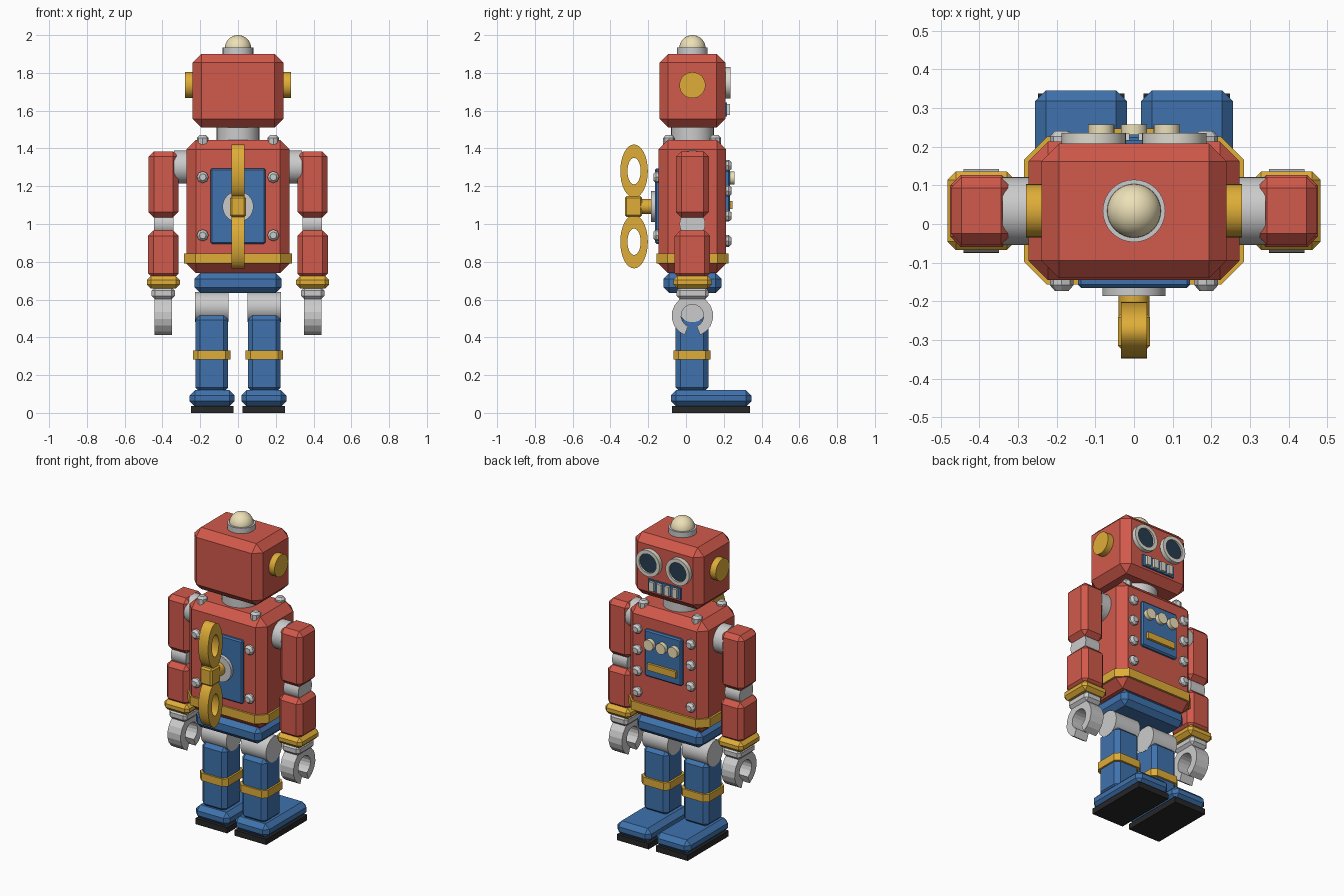
import bpy, bmesh, math
from mathutils import Matrix, Vector

if "Cube" in bpy.data.objects:
    bpy.data.objects.remove(bpy.data.objects["Cube"])

def mat(name, r, g, b):
    m = bpy.data.materials.new(name)
    m.diffuse_color = (r, g, b, 1)
    m.use_nodes = True
    m.node_tree.nodes["Principled BSDF"].inputs["Base Color"].default_value = m.diffuse_color
    return m

RED = mat("red_paint", 0.64, 0.10, 0.07)
BLUE = mat("blue_paint", 0.05, 0.17, 0.42)
GOLD = mat("gold", 0.74, 0.42, 0.04)
CREAM = mat("cream", 0.85, 0.75, 0.48)
PALE = mat("pale_rim", 0.72, 0.70, 0.62)
DARK = mat("rubber", 0.02, 0.02, 0.022)
NAVY = mat("lens", 0.02, 0.045, 0.08)
GREY = None
CY = 0.034  # depth centre of the body

def finish(name, bm, material, smooth=False):
    bmesh.ops.recalc_face_normals(bm, faces=bm.faces[:])
    me = bpy.data.meshes.new(name)
    bm.to_mesh(me)
    bm.free()
    ob = bpy.data.objects.new(name, me)
    bpy.context.collection.objects.link(ob)
    if material:
        me.materials.append(material)
    if smooth:
        bpy.ops.object.select_all(action='DESELECT')
        ob.select_set(True)
        bpy.context.view_layer.objects.active = ob
        bpy.ops.object.shade_smooth_by_angle(angle=math.radians(35))
    return ob

def box(name, material, x, y, z, bevel=0.0, upright_only=False):
    """Chamfered box from (min, max) ranges."""
    bm = bmesh.new()
    bmesh.ops.create_cube(bm, size=1)
    for v in bm.verts:
        v.co = Vector([r[0] + (r[1] - r[0]) * (c + 0.5) for r, c in zip((x, y, z), v.co)])
    if bevel:
        edges = [e for e in bm.edges if not upright_only
                 or abs(e.verts[0].co.z - e.verts[1].co.z) > 1e-4]
        bmesh.ops.bevel(bm, geom=edges, offset=bevel, segments=1, affect='EDGES')
    return finish(name, bm, material)

def rod(name, material, start, end, r1, r2=None, seg=32):
    """Cylinder or cone between two points."""
    a, b = Vector(start), Vector(end)
    d = b - a
    m = Matrix.Translation((a + b) / 2) @ d.to_track_quat('Z', 'Y').to_matrix().to_4x4()
    bm = bmesh.new()
    bmesh.ops.create_cone(bm, cap_ends=True, segments=seg, radius1=r1,
                          radius2=r1 if r2 is None else r2, depth=d.length, matrix=m)
    return finish(name, bm, material, seg > 12)

def ring(name, material, axis, centre, outer, inner, half, seg=32, gap=0.0):
    """Flat elliptical ring, optionally open at the bottom by 2 * gap radians."""
    bm = bmesh.new()
    rows = []
    n = seg + 1 if gap else seg
    for i in range(n):
        t = -math.pi / 2 + gap + (2 * math.pi - 2 * gap) * i / seg
        row = []
        for rad, w in ((outer, -half), (outer, half), (inner, half), (inner, -half)):
            u, v = rad[0] * math.cos(t), rad[1] * math.sin(t)
            p = (w, u, v) if axis == 'x' else (u, w, v)
            row.append(bm.verts.new(Vector(centre) + Vector(p)))
        rows.append(row)
    for i in range(seg):
        a, b = rows[i], rows[(i + 1) % n]
        for k in range(4):
            bm.faces.new((a[k], a[(k + 1) % 4], b[(k + 1) % 4], b[k]))
    if gap:
        bm.faces.new(rows[0])
        bm.faces.new(rows[-1])
    return finish(name, bm, material, not gap)

def rivet(name, p, d):
    p, d = Vector(p), Vector(d)
    rod(name, GREY, p - d * 0.03, p + d * 0.013, 0.031, seg=8)
    rod(name + "_cap", GREY, p + d * 0.013, p + d * 0.028, 0.031, 0.018, seg=8)

# Head, neck and lamp
box("head", RED, (-0.24, 0.24), (-0.14, 0.208), (1.51, 1.90), 0.046)
rod("neck", GREY, (0, CY, 1.42), (0, CY, 1.53), 0.113)
rod("lamp_base", GREY, (0, CY, 1.89), (0, CY, 1.934), 0.081)
bm = bmesh.new()
bmesh.ops.create_uvsphere(bm, u_segments=32, v_segments=16, radius=0.07,
                          matrix=Matrix.Translation((0, CY, 1.93)))
finish("lamp_dome", bm, CREAM, True)

# Mouth grille
box("mouth_plate", BLUE, (-0.115, 0.115), (0.19, 0.218), (1.57, 1.642))
for i in range(4):
    x = (i - 1.5) * 0.054
    box("tooth", PALE, (x - 0.016, x + 0.016), (0.2, 0.234), (1.577, 1.635))

# Torso, belt and pelvis
box("torso", RED, (-0.273, 0.273), (-0.145, 0.213), (0.74, 1.445), 0.05)
box("belt", GOLD, (-0.285, 0.285), (-0.157, 0.226), (0.79, 0.845), 0.06, True)
box("pelvis", BLUE, (-0.23, 0.23), (-0.12, 0.187), (0.635, 0.74), 0.03)

# Chest panel with buttons and slot
box("chest_panel", BLUE, (-0.13, 0.13), (0.19, 0.232), (1.03, 1.325), 0.008)
for x in (-0.085, 0, 0.085):
    rod("button", CREAM, (x, 0.22, 1.243), (x, 0.258, 1.243), 0.034, seg=24)
box("chest_slot", GOLD, (-0.1, 0.1), (0.22, 0.247), (1.08, 1.122))

# Back panel and wind-up key
box("back_panel", BLUE, (-0.145, 0.145), (-0.165, -0.12), (0.895, 1.295), 0.008)
rod("key_plate", GREY, (0, -0.15, 1.092), (0, -0.186, 1.092), 0.082)
rod("key_shaft", GOLD, (0, -0.17, 1.092), (0, -0.26, 1.092), 0.04)
box("key_hub", GOLD, (-0.042, 0.042), (-0.324, -0.232), (1.037, 1.147), 0.01)
for z in (1.28, 0.906):
    ring("key_wing", GOLD, 'x', (0, -0.275, z), (0.073, 0.141), (0.035, 0.07), 0.034)

# Parts repeated left and right
for s, side in ((-1, "left"), (1, "right")):
    def sx(a, b):
        return tuple(sorted((s * a, s * b)))

    # Eye and ear
    ring(side + "_eye_rim", PALE, 'y', (s * 0.104, 0.217, 1.748), (0.083, 0.083),
         (0.06, 0.06), 0.018)
    rod(side + "_eye_lens", NAVY, (s * 0.104, 0.19, 1.748), (s * 0.104, 0.224, 1.748), 0.062)
    rod(side + "_ear", GOLD, (s * 0.22, CY, 1.735), (s * 0.28, CY, 1.735), 0.069)

    # Rivets on chest, back and shoulders
    for i in range(4):
        rivet("chest_rivet", (s * 0.187, 0.213, 0.91 + i * 0.133), (0, 1, 0))
    for z in (0.94, 1.248):
        rivet("back_rivet", (s * 0.187, -0.145, z), (0, -1, 0))
    for y in (-0.09, 0.155):
        rivet("shoulder_rivet", (s * 0.187, y, 1.442), (0, 0, 1))

    # Arm
    rod(side + "_shoulder", GREY, (s * 0.25, CY, 1.302), (s * 0.34, CY, 1.302), 0.088)
    box(side + "_upper_arm", RED, sx(0.316, 0.474), (-0.053, 0.121), (1.035, 1.385), 0.028)
    rod(side + "_elbow", GREY, (s * 0.342, CY, 1.0), (s * 0.446, CY, 1.0), 0.068)
    box(side + "_forearm", RED, sx(0.314, 0.476), (-0.06, 0.127), (0.71, 0.965), 0.028)
    box(side + "_cuff", GOLD, sx(0.307, 0.483), (-0.067, 0.136), (0.658, 0.725), 0.022)
    box(side + "_wrist", GREY, sx(0.333, 0.458), (-0.05, 0.12), (0.602, 0.665), 0.018)
    ring(side + "_claw", GREY, 'x', (s * 0.395, CY, 0.514), (0.11, 0.11), (0.06, 0.06),
         0.046, seg=16, gap=math.radians(22))

    # Leg and foot
    rod(side + "_hip", GREY, (s * 0.05, CY, 0.56), (s * 0.228, CY, 0.56), 0.08)
    box(side + "_leg", BLUE, sx(0.052, 0.226), (-0.055, 0.118), (0.11, 0.518), 0.025)
    box(side + "_leg_band", GOLD, sx(0.04, 0.237), (-0.066, 0.13), (0.282, 0.33), 0.026, True)
    box(side + "_foot", BLUE, sx(0.018, 0.256), (-0.08, 0.346), (0.034, 0.12), 0.028)
    box(side + "_sole", DARK, sx(0.025, 0.248), (-0.073, 0.338), (0.0, 0.036))
